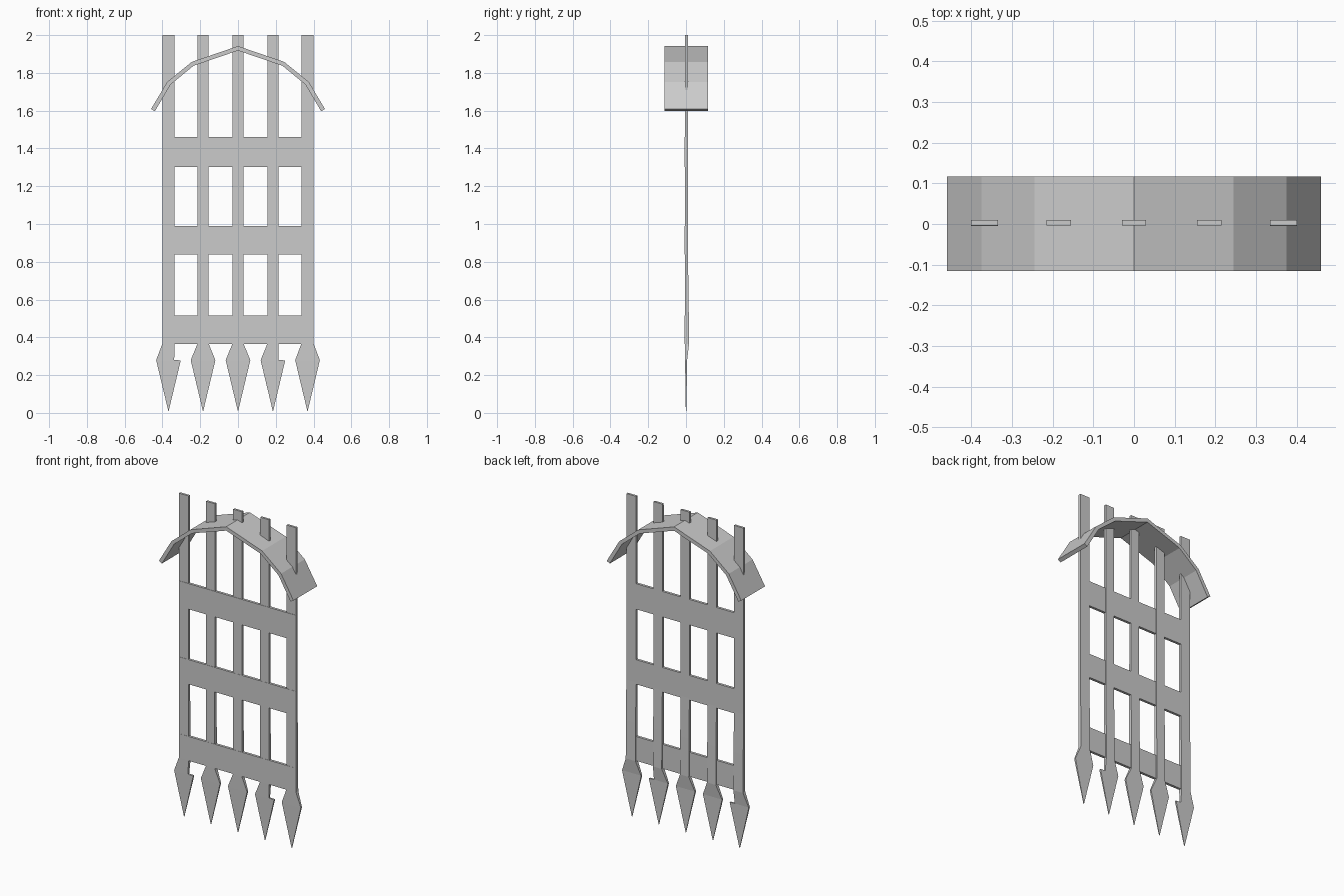
import bpy

cube = bpy.data.objects.get("Cube")
if cube:
    bpy.data.objects.remove(cube)

grey = bpy.data.materials.new("iron_grey")
grey.use_nodes = True
colour = (0.6, 0.6, 0.6, 1)
grey.diffuse_color = colour
grey.node_tree.nodes["Principled BSDF"].inputs["Base Color"].default_value = colour


def add_mesh(name, verts, faces):
    mesh = bpy.data.meshes.new(name)
    mesh.from_pydata(verts, [], faces)
    mesh.materials.append(grey)
    obj = bpy.data.objects.new(name, mesh)
    bpy.context.collection.objects.link(obj)
    return obj


def loft(name, rings):
    """Skin a list of four-cornered rings and cap both ends."""
    verts = [p for ring in rings for p in ring]
    faces = [(3, 2, 1, 0)]
    for r in range(len(rings) - 1):
        for i in range(4):
            j = (i + 1) % 4
            faces.append((4 * r + i, 4 * r + j, 4 * r + 4 + j, 4 * r + 4 + i))
    last = len(verts) - 4
    faces.append(tuple(range(last, last + 4)))
    return add_mesh(name, verts, faces)


def section(x, z, left, right, front, back):
    return [(x - left, front, z), (x + right, front, z),
            (x + right, back, z), (x - left, back, z)]


def spiked_bar(name, x, half, notched):
    """Upright bar, thicker at the back low down, ending in a spear point."""
    shoulder = 0.03 if notched else 0.065
    return loft(name, [
        section(x, 0.01, 0.001, 0.001, -0.001, 0.002),
        section(x, 0.278, 0.065, 0.065, -0.005, 0.006),
        section(x, 0.28, 0.065, shoulder, -0.005, 0.006),
        section(x, 0.365, half, half, -0.006, 0.016),
        section(x, 0.6, half, half, -0.006, 0.014),
        section(x, 0.85, half, half, -0.006, 0.01),
        section(x, 2.0, half, half, -0.004, 0.01),
    ])


# Upright bars with spear points
spiked_bar("outer_bar_right", -0.368, 0.033, True)
spiked_bar("inner_bar_right", -0.185, 0.03, False)
spiked_bar("centre_bar", 0, 0.03, False)
spiked_bar("inner_bar_left", 0.185, 0.03, True)
spiked_bar("outer_bar_left", 0.368, 0.033, False)

# Horizontal rails
for name, low, high in (("bottom_rail", 0.365, 0.515),
                        ("middle_rail", 0.838, 0.99),
                        ("top_rail", 1.302, 1.46)):
    loft(name, [section(0, z, 0.4, 0.4, -0.007, 0.009) for z in (low, high)])

# Faceted arched canopy: outer and inner corners of one half, mirrored
half_arch = [(0.46, 1.609, 0.44, 1.597), (0.375, 1.752, 0.357, 1.738),
             (0.245, 1.858, 0.235, 1.838), (0, 1.942, 0, 1.918)]
arch = [(-a, b, -c, d) for a, b, c, d in half_arch]
arch += half_arch[-2::-1]
loft("arched_canopy", [[(xi, -0.115, zi), (xi, 0.117, zi),
                        (xo, 0.117, zo), (xo, -0.115, zo)]
                       for xo, zo, xi, zi in arch])
